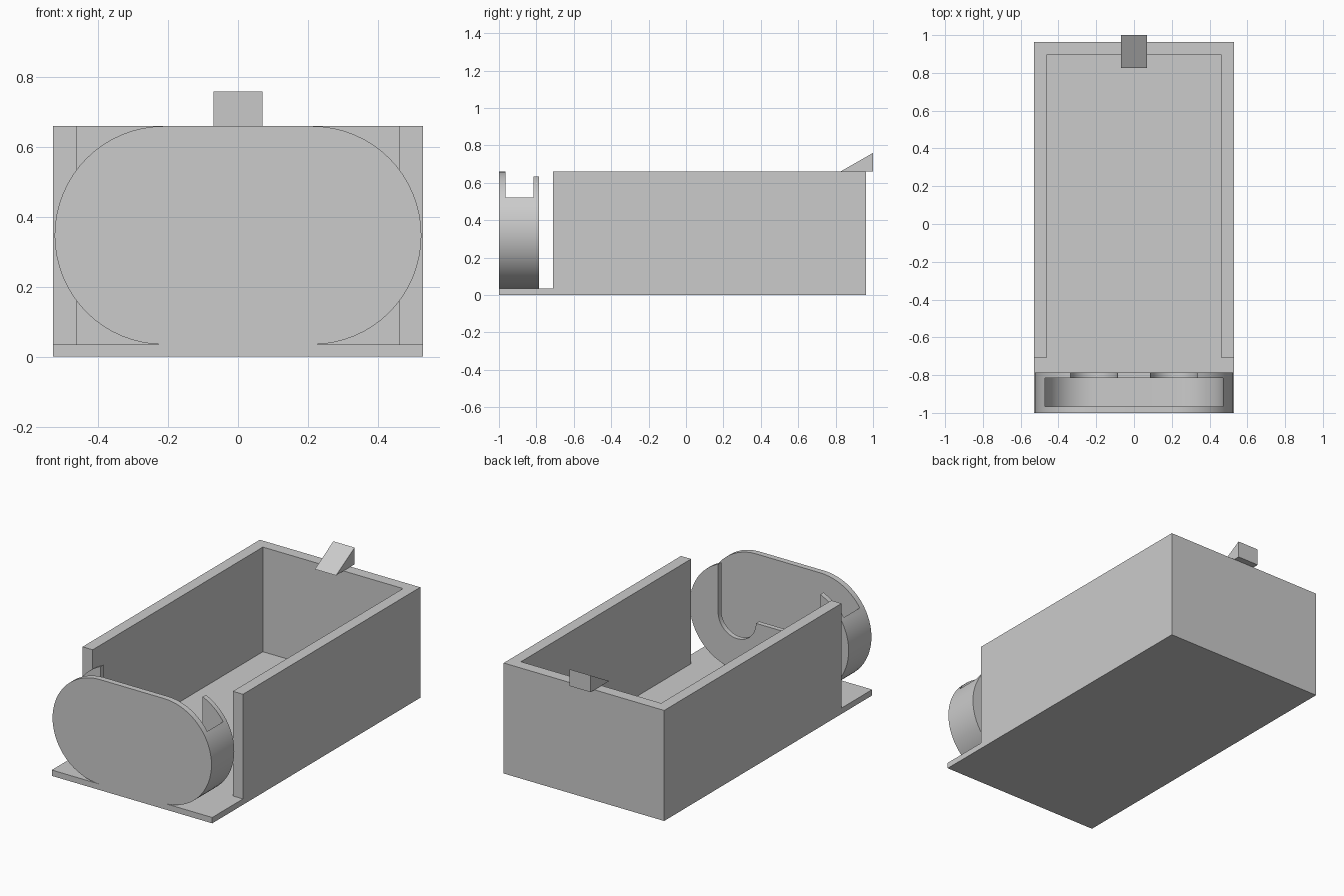
import bpy
import bmesh
import math

cube = bpy.data.objects.get("Cube")
if cube:
    bpy.data.objects.remove(cube, do_unlink=True)

GREY = (0.6, 0.6, 0.6, 1.0)
grey = bpy.data.materials.new("plain grey")
grey.use_nodes = True
grey.diffuse_color = GREY
grey.node_tree.nodes["Principled BSDF"].inputs["Base Color"].default_value = GREY

# Main sizes
HALF_W, FRONT, BACK = 0.53, -1.0, 0.963
FLOOR, TOP, WALL = 0.035, 0.66, 0.067
MID_Z = (FLOOR + TOP) / 2
RADIUS = (TOP - FLOOR) / 2
SHIFT = 0.2125              # distance of the round ends from the centre


def prism(name, points, axis, lo, hi):
    """Extrude a flat outline along one axis."""
    place = {"x": lambda a, b, d: (d, a, b),
             "y": lambda a, b, d: (a, d, b),
             "z": lambda a, b, d: (a, b, d)}[axis]
    bm = bmesh.new()
    face = bm.faces.new([bm.verts.new(place(a, b, lo)) for a, b in points])
    new = bmesh.ops.extrude_face_region(bm, geom=[face])["geom"]
    step = place(0, 0, hi - lo)
    bmesh.ops.translate(bm, vec=step, verts=[v for v in new if isinstance(v, bmesh.types.BMVert)])
    bmesh.ops.recalc_face_normals(bm, faces=bm.faces)
    mesh = bpy.data.meshes.new(name)
    bm.to_mesh(mesh)
    bm.free()
    mesh.materials.append(grey)
    obj = bpy.data.objects.new(name, mesh)
    bpy.context.collection.objects.link(obj)
    return obj


def arc(cx, cz, r, start, end, steps=32):
    angles = [math.radians(start + (end - start) * i / steps) for i in range(steps + 1)]
    return [(cx + r * math.cos(a), cz + r * math.sin(a)) for a in angles]


def rect(x0, x1, y0, y1):
    return [(x0, y0), (x1, y0), (x1, y1), (x0, y1)]


def cut(obj, cutter):
    """Subtract the cutter, then delete it."""
    mod = obj.modifiers.new("cut", "BOOLEAN")
    mod.operation = "DIFFERENCE"
    mod.solver = "EXACT"
    mod.object = cutter
    bpy.context.view_layer.update()
    graph = bpy.context.evaluated_depsgraph_get()
    mesh = bpy.data.meshes.new_from_object(obj.evaluated_get(graph))
    obj.modifiers.clear()
    obj.data = mesh
    bpy.data.objects.remove(cutter, do_unlink=True)


# Floor plate
prism("base_plate", rect(-HALF_W, HALF_W, FRONT, BACK), "z", 0, FLOOR)

# Three-sided tray wall, open to the front
wall_front, inner_x, inner_y = -0.71, HALF_W - WALL, BACK - WALL
prism("tray_walls", [(-HALF_W, wall_front), (-HALF_W, BACK), (HALF_W, BACK),
                     (HALF_W, wall_front), (inner_x, wall_front), (inner_x, inner_y),
                     (-inner_x, inner_y), (-inner_x, wall_front)], "z", FLOOR, TOP)

# Wedge catch on the back wall
prism("catch_wedge", [(0.825, TOP), (1.0, TOP), (1.0, 0.76)], "x", -0.07, 0.07)

# Rounded front pocket
outline = arc(SHIFT, MID_Z, RADIUS, -90, 90) + arc(-SHIFT, MID_Z, RADIUS, 90, 270)
pocket = prism("front_pocket", outline, "y", FRONT, -0.785)

# Slot inside the pocket, open at the top
slot_r = 0.26
slot = ([(-SHIFT - slot_r, 1)] + arc(-SHIFT, MID_Z, slot_r, 180, 270)
        + arc(SHIFT, MID_Z, slot_r, 270, 360) + [(SHIFT + slot_r, 1)])
cut(pocket, prism("slot_cutter", slot, "y", -0.965, -0.815))

# Opening in the pocket's rear lip: two round dips beside a middle tab
dip_r = 0.125
opening = ([(-SHIFT - dip_r, 1)] + arc(-SHIFT, MID_Z, dip_r, 180, 360)
           + arc(SHIFT, MID_Z, dip_r, 180, 360) + [(SHIFT + dip_r, 1)])
cut(pocket, prism("lip_cutter", opening, "y", -0.9, -0.7))

# Smooth round surfaces, crisp edges
pocket.data.shade_smooth()
pocket.data.set_sharp_from_angle(angle=math.radians(30))
